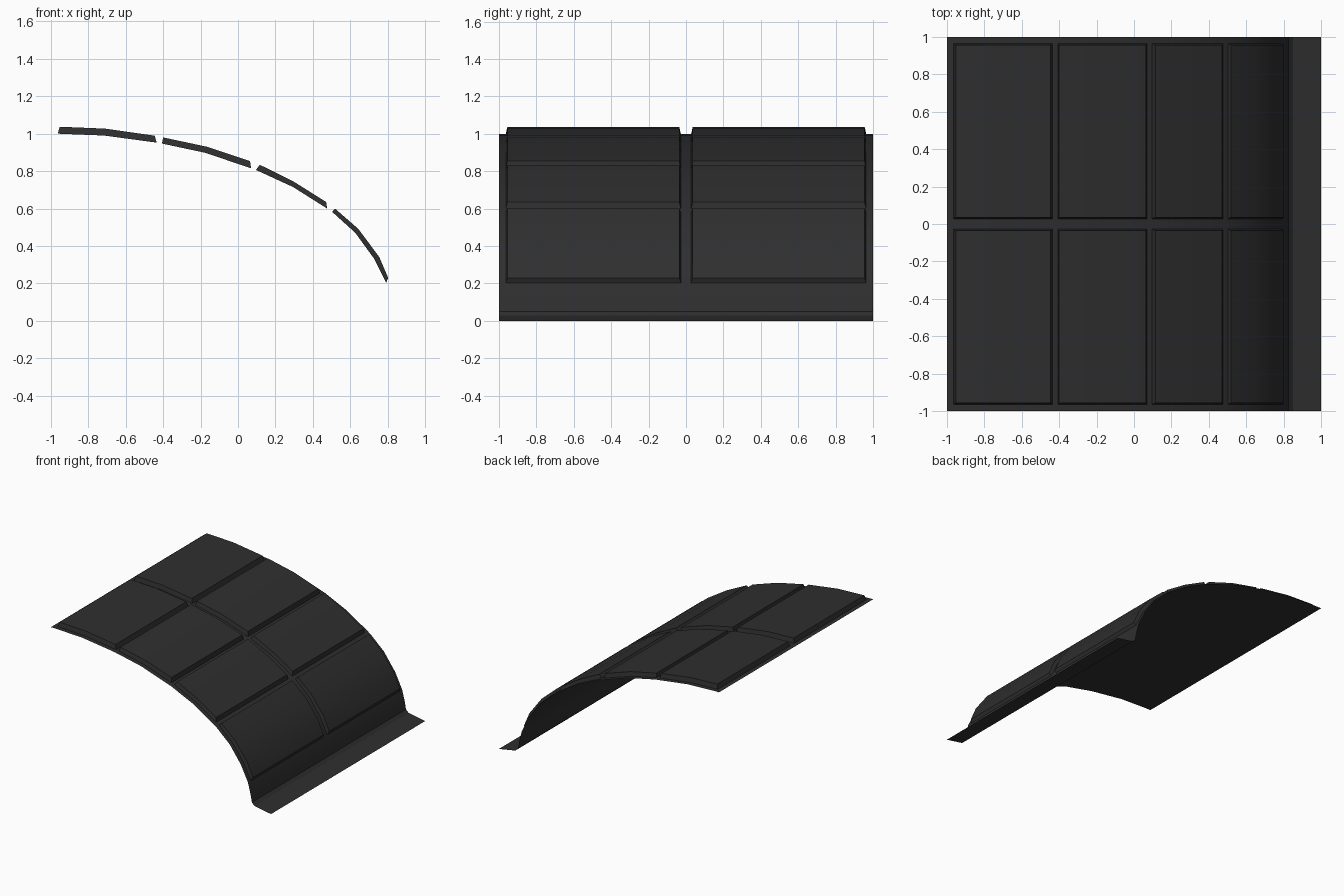
import bpy, bmesh, math

if "Cube" in bpy.data.objects:
    bpy.data.objects.remove(bpy.data.objects["Cube"])

mat = bpy.data.materials.new("charcoal")
mat.diffuse_color = (0.028, 0.028, 0.028, 1)
mat.use_nodes = True
mat.node_tree.nodes["Principled BSDF"].inputs["Base Color"].default_value = mat.diffuse_color

# Cross-section (x, z) of each curved panel: underside, then outer face
PANELS = [
    ([(-.963, 1.0), (-.715, .99), (-.434, .952)],
     [(-.952, 1.037), (-.711, 1.027), (-.445, .989)]),
    ([(-.406, .947), (-.176, .898), (.07, .815)],
     [(-.400, .980), (-.166, .930), (.064, .854)]),
    ([(.096, .806), (.294, .715), (.476, .600)],
     [(.116, .834), (.299, .743), (.471, .635)]),
    ([(.503, .582), (.626, .471), (.727, .332), (.791, .203)],
     [(.518, .600), (.642, .492), (.754, .342), (.802, .230)]),
]
ROWS = [(-.963, -.028), (.028, .963)]
INSET = .008


def finish(name, bm):
    bmesh.ops.remove_doubles(bm, verts=bm.verts, dist=1e-5)
    me = bpy.data.meshes.new(name)
    bm.to_mesh(me)
    bm.free()
    me.materials.append(mat)
    ob = bpy.data.objects.new(name, me)
    bpy.context.collection.objects.link(ob)
    bpy.context.view_layer.objects.active = ob
    ob.select_set(True)
    bpy.ops.object.shade_smooth_by_angle(angle=math.radians(30))
    ob.select_set(False)
    return ob


# Thin curved sheet with a foot flange; openings are left where panels sit
profile, covered = [(-1, 1.0)], []
for low, _ in PANELS:
    covered += range(len(profile), len(profile) + len(low) - 1)
    profile += low
profile += [(.815, .11), (.826, .05), (.85, .027), (1, 0)]
ys = [-1, *ROWS[0], *ROWS[1], 1]
bm = bmesh.new()
grid = [[bm.verts.new((x, y, z)) for y in ys] for x, z in profile]
for i in range(len(profile) - 1):
    for j in range(len(ys) - 1):
        if i in covered and j in (1, 3):
            continue
        bm.faces.new((grid[i][j], grid[i + 1][j], grid[i + 1][j + 1], grid[i][j + 1]))
finish("curved_sheet", bm)

# Raised panels, four along the curve and two across
for r, (y0, y1) in enumerate(ROWS):
    for p, (low, top) in enumerate(PANELS):
        bm = bmesh.new()
        rings = []
        for (lx, lz), (tx, tz) in zip(low, top):
            rings.append([bm.verts.new(c) for c in (
                (lx, y0, lz), (lx, y1, lz),
                (tx, y1 - INSET, tz), (tx, y0 + INSET, tz))])
        for a, b in zip(rings, rings[1:]):
            for k in range(4):
                m = (k + 1) % 4
                bm.faces.new((a[k], a[m], b[m], b[k]))
        bm.faces.new(rings[0])
        bm.faces.new(rings[-1])
        bmesh.ops.recalc_face_normals(bm, faces=bm.faces)
        finish(f"raised_panel_{r + 1}_{p + 1}", bm)
